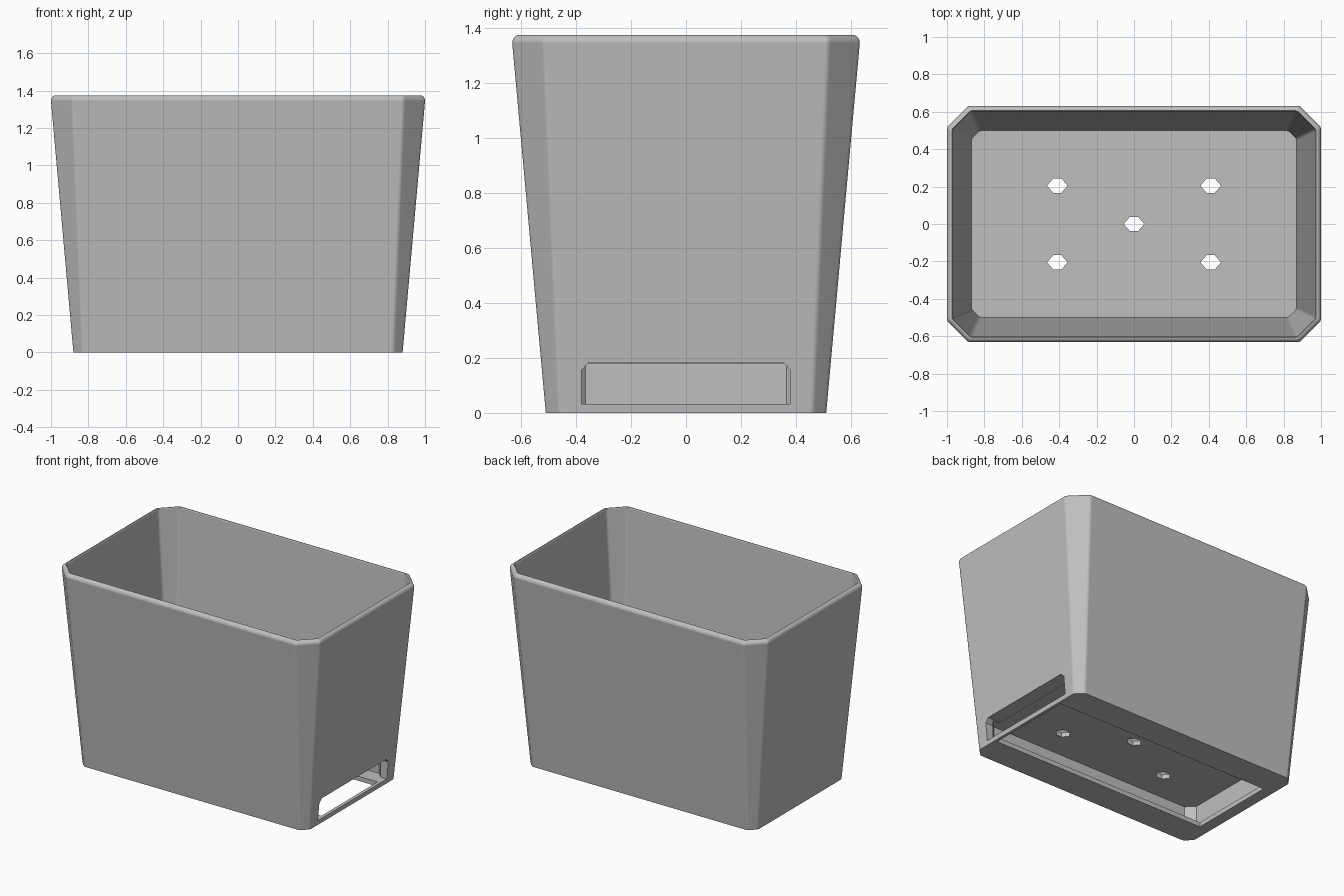
import bpy
import bmesh
import math
from mathutils import Vector

cube = bpy.data.objects.get("Cube")
if cube:
    bpy.data.objects.remove(cube, do_unlink=True)

HEIGHT, FLOOR, WALL, ROUND = 1.375, 0.21, 0.03, 0.03

grey = bpy.data.materials.new("plain grey")
grey.use_nodes = True
colour = (0.52, 0.52, 0.52, 1)
grey.diffuse_color = colour
grey.node_tree.nodes["Principled BSDF"].inputs["Base Color"].default_value = colour


def octagon(hx, hy, c, soft=0.0):
    """Rectangle with cut corners; soft rounds each vertex a little."""
    pts = []
    for sx, sy in ((1, 1), (-1, 1), (-1, -1), (1, -1)):
        a = Vector((sx * hx, sy * (hy - c)))
        b = Vector((sx * (hx - c), sy * hy))
        pts += [a, b] if sx * sy > 0 else [b, a]
    if not soft:
        return pts
    out = []
    for i, p in enumerate(pts):
        before = p + (pts[i - 1] - p).normalized() * soft
        after = p + (pts[(i + 1) % len(pts)] - p).normalized() * soft
        for t in (0, 1 / 3, 2 / 3, 1):
            out.append(before * (1 - t) ** 2 + p * 2 * t * (1 - t) + after * t * t)
    return out


def loft(name, rings):
    """Closed solid through rings of 3D points."""
    bm = bmesh.new()
    loops = [[bm.verts.new(p) for p in ring] for ring in rings]
    n = len(loops[0])
    for low, high in zip(loops, loops[1:]):
        for i in range(n):
            j = (i + 1) % n
            bm.faces.new((low[i], low[j], high[j], high[i]))
    bm.faces.new(loops[0])
    bm.faces.new(loops[-1])
    bmesh.ops.recalc_face_normals(bm, faces=bm.faces)
    mesh = bpy.data.meshes.new(name)
    bm.to_mesh(mesh)
    bm.free()
    mesh.materials.append(grey)
    obj = bpy.data.objects.new(name, mesh)
    bpy.context.collection.objects.link(obj)
    return obj


def prism(name, pts, z0, z1, centre=(0, 0)):
    return loft(name, [[(p[0] + centre[0], p[1] + centre[1], z) for p in pts]
                       for z in (z0, z1)])


def ring(z, inset=0.0, soft=0.012):
    """Cross-section of the tapered tub at height z, moved in by inset."""
    t = min(z / (HEIGHT - ROUND), 1)
    c = 0.05 + 0.065 * t - 0.586 * inset
    pts = octagon(0.88 + 0.12 * t - inset, 0.51 + 0.122 * t - inset, c, soft)
    return [(p.x, p.y, z) for p in pts]


# Tub: outer wall, rounded rim, inner wall, raised floor
rings = [ring(0)]
for k in range(6):
    a = math.pi / 2 * k / 5
    rings.append(ring(HEIGHT - ROUND + ROUND * math.sin(a),
                      0.026 * (1 - math.cos(a))))
rings += [ring(HEIGHT - 0.005, WALL), ring(FLOOR, WALL)]
planter = loft("planter_tub", rings)

# Hollow under the floor, and the opening in the base
cutters = [
    prism("tray_cavity", octagon(0.835, 0.42, 0.055), 0.032, 0.18, (0.015, 0)),
    prism("base_opening", octagon(0.83, 0.31, 0.001), -0.1, 0.1, (0.03, 0)),
]

# Tray slot in the left side, with cut upper corners
slot = [(-0.38, 0.032), (0.38, 0.032), (0.38, 0.155),
        (0.355, 0.182), (-0.355, 0.182), (-0.38, 0.155)]
cutters.append(loft("tray_slot", [[(x, y, z) for y, z in slot] for x in (0.8, 1.1)]))

# Drain holes through the floor
drain = [(0.055, 0), (0.022, 0.038), (-0.022, 0.038),
         (-0.055, 0), (-0.022, -0.038), (0.022, -0.038)]
spots = [(0, 0)] + [(sx * 0.41, sy * 0.205) for sx in (-1, 1) for sy in (-1, 1)]
cutters += [prism("drain_hole", drain, 0.1, 0.3, s) for s in spots]

bpy.context.view_layer.objects.active = planter
for cutter in cutters:
    cutter.hide_render = True
    mod = planter.modifiers.new("cut", "BOOLEAN")
    mod.operation = "DIFFERENCE"
    mod.solver = "EXACT"
    mod.object = cutter
    bpy.ops.object.modifier_apply(modifier=mod.name)
    bpy.data.objects.remove(cutter, do_unlink=True)

# Smooth rim and corner edges, crisp everywhere else
bpy.ops.object.select_all(action="DESELECT")
planter.select_set(True)
bpy.ops.object.shade_smooth_by_angle(angle=math.radians(32))
normals = planter.modifiers.new("weighted normals", "WEIGHTED_NORMAL")
normals.keep_sharp = True
